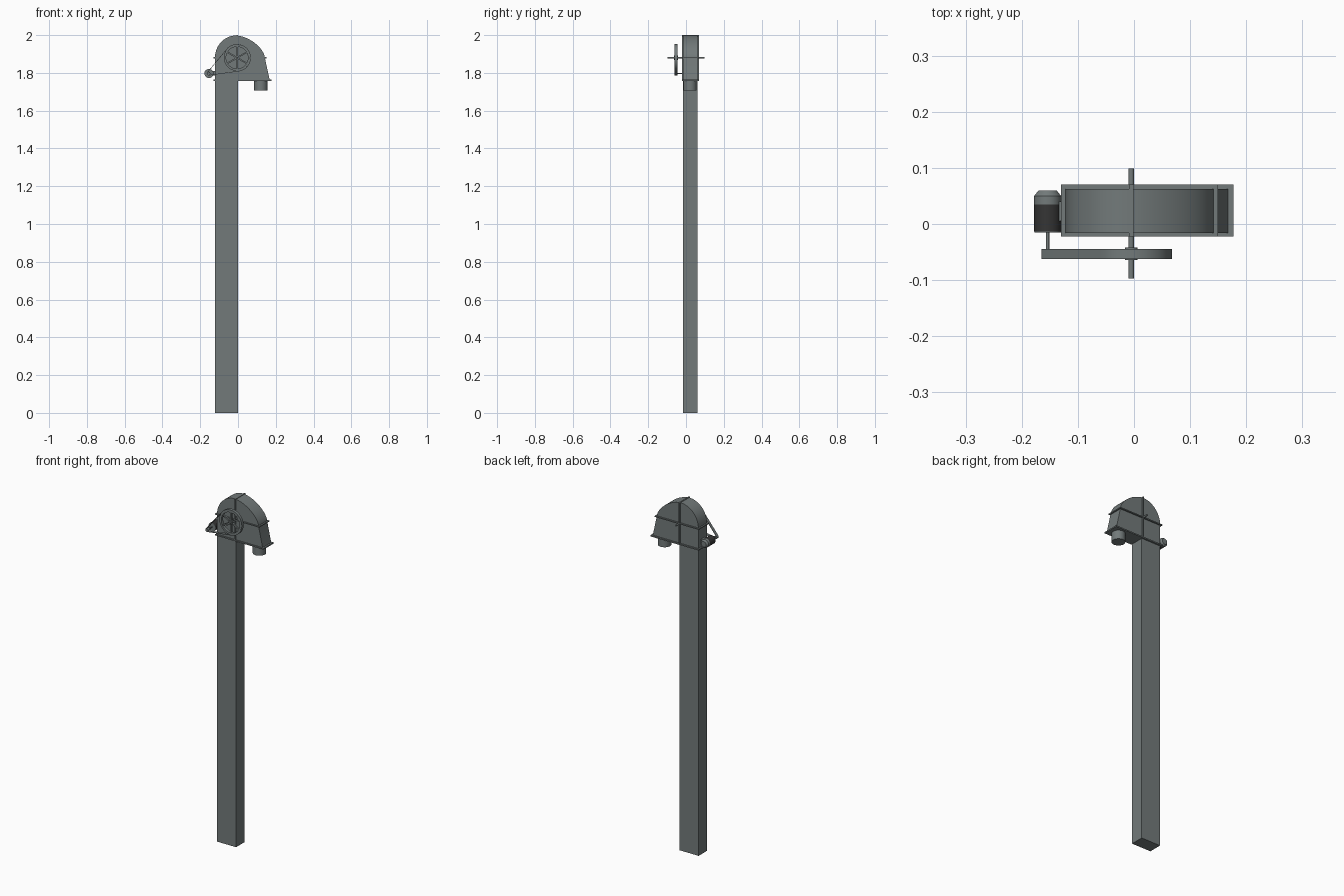
import bpy, bmesh, math

if "Cube" in bpy.data.objects:
    bpy.data.objects.remove(bpy.data.objects["Cube"])

def mat(name, c):
    m = bpy.data.materials.new(name)
    m.diffuse_color = (*c, 1)
    m.use_nodes = True
    m.node_tree.nodes["Principled BSDF"].inputs["Base Color"].default_value = m.diffuse_color
    return m

STEEL = mat("steel grey", (0.17, 0.195, 0.195))
DARK = mat("motor dark grey", (0.035, 0.035, 0.035))

def finish(name, bm, m, smooth=True):
    bmesh.ops.recalc_face_normals(bm, faces=bm.faces)
    me = bpy.data.meshes.new(name)
    bm.to_mesh(me)
    bm.free()
    me.materials.append(m)
    ob = bpy.data.objects.new(name, me)
    bpy.context.collection.objects.link(ob)
    if smooth:
        bpy.ops.object.select_all(action='DESELECT')
        ob.select_set(True)
        bpy.context.view_layer.objects.active = ob
        bpy.ops.object.shade_smooth_by_angle(angle=math.radians(30))
    return ob

def box(name, x0, x1, y0, y1, z0, z1, m=STEEL):
    return prism(name, [(x0, z0), (x1, z0), (x1, z1), (x0, z1)], y0, y1, m, False)

def prism(name, pts, y0, y1, m=STEEL, smooth=True):
    """Extrude an (x, z) outline along y."""
    bm = bmesh.new()
    f = bm.faces.new([bm.verts.new((x, y0, z)) for x, z in pts])
    r = bmesh.ops.extrude_face_region(bm, geom=[f])
    for v in r["geom"]:
        if isinstance(v, bmesh.types.BMVert):
            v.co.y = y1
    return finish(name, bm, m, smooth)

def lathe_y(name, cx, cz, prof, m=STEEL, n=40, closed=False):
    """Revolve a (radius, y) profile round a y axis; open profiles get end caps."""
    bm = bmesh.new()
    rings = [[bm.verts.new((cx + r * math.cos(2 * math.pi * i / n), y,
                            cz + r * math.sin(2 * math.pi * i / n))) for i in range(n)]
             for r, y in prof]
    pairs = list(zip(rings, rings[1:])) + ([(rings[-1], rings[0])] if closed else [])
    for a, b in pairs:
        for i in range(n):
            j = (i + 1) % n
            bm.faces.new((a[i], a[j], b[j], b[i]))
    if not closed:
        bm.faces.new(rings[0])
        bm.faces.new(rings[-1])
    return finish(name, bm, m)

Y0, Y1 = -0.016, 0.062      # casing depth
F0, F1 = -0.022, 0.070      # flange depth
WX, WZ = -0.005, 1.88       # drive wheel centre
MX, MZ = -0.154, 1.797      # motor centre

# Long elevator leg
box("elevator_leg", -0.122, -0.001, Y0, 0.060, 0, 1.762)

# Head casing outline: straight sides, round left shoulder, flatter right hood
def head_outline(grow=0.0):
    pts = [(-0.122 - grow, 1.762), (0.168 + grow, 1.762)]
    n = 20
    for i in range(n + 1):
        a = math.pi / 2 * i / n
        e = 2 / 1.65
        pts.append((-0.01 + (0.152 + grow) * math.cos(a) ** e,
                    1.88 + (0.118 + grow) * math.sin(a) ** e))
    for i in range(1, n + 1):
        a = math.pi / 2 * (1 + i / n)
        pts.append((-0.01 + (0.112 + grow) * math.cos(a), 1.88 + 0.118 * math.sin(a)))
    return pts

prism("head_casing", head_outline(), Y0, Y1)

# Joint flanges round the head
box("lower_flange", -0.130, 0.177, F0, F1, 1.758, 1.765)
box("middle_flange", -0.130, 0.150, F0, F1, 1.877, 1.883)
box("vertical_flange", WX - 0.004, WX + 0.004, F0, F1, 1.762, 2.0)

# Discharge spout
bm = bmesh.new()
bmesh.ops.create_cone(bm, cap_ends=True, segments=40, radius1=0.035, radius2=0.035, depth=0.055)
bmesh.ops.translate(bm, verts=bm.verts, vec=(0.121, 0.0215, 1.7355))
finish("discharge_spout", bm, STEEL)

# Drive shaft, bearings and spoked wheel
lathe_y("drive_shaft", WX, WZ, [(0.005, -0.097), (0.005, 0.099)], n=20)
lathe_y("wheel_hub", WX, WZ, [(0.011, -0.064), (0.011, -0.042)], n=24)
lathe_y("wheel_rim", WX, WZ, [(0.070, -0.062), (0.070, -0.045), (0.058, -0.045),
                              (0.058, -0.062)], n=48, closed=True)
for k in range(6):
    a = math.pi / 2 + k * math.pi / 3
    c, s, w = math.cos(a), math.sin(a), 0.004
    pts = [(WX + r * c - t * s, WZ + r * s + t * c)
           for r, t in ((0.008, -w), (0.060, -w), (0.060, w), (0.008, w))]
    prism(f"wheel_spoke_{k + 1}", pts, -0.058, -0.049, smooth=False)

# Motor: dark body, grey collar and tapered end, small pulley on its shaft
lathe_y("motor_body", MX, MZ, [(0.024, -0.013), (0.024, 0.035)], DARK)
lathe_y("motor_end", MX, MZ, [(0.024, 0.035), (0.024, 0.050), (0.016, 0.060)])
lathe_y("motor_front_plate", MX, MZ, [(0.0235, -0.015), (0.0235, -0.012)])
lathe_y("motor_shaft", MX, MZ, [(0.003, -0.062), (0.003, -0.013)], n=16)
lathe_y("motor_pulley", MX, MZ, [(0.008, -0.062), (0.008, -0.045)], n=24)
box("motor_bracket", -0.140, -0.120, 0.005, 0.040, MZ - 0.012, MZ + 0.012)

# Drive belt wrapped round both pulleys
dx, dz = MX - WX, MZ - WZ
th = math.atan2(dz, dx)
al = math.acos((0.070 - 0.008) / math.hypot(dx, dz))

def belt_loop(extra):
    n, p = 24, []
    for i in range(n + 1):
        a = th - al + 2 * al * i / n
        p.append((MX + (0.008 + extra) * math.cos(a), MZ + (0.008 + extra) * math.sin(a)))
    for i in range(n * 2 + 1):
        a = th + al + (2 * math.pi - 2 * al) * i / (n * 2)
        p.append((WX + (0.070 + extra) * math.cos(a), WZ + (0.070 + extra) * math.sin(a)))
    return p

bm = bmesh.new()
loops = [[bm.verts.new((x, y, z)) for x, z in belt_loop(e)]
         for e, y in ((0.0, -0.062), (0.0025, -0.062), (0.0025, -0.045), (0.0, -0.045))]
for k in range(4):
    a, b = loops[k], loops[(k + 1) % 4]
    for i in range(len(a)):
        j = (i + 1) % len(a)
        bm.faces.new((a[i], a[j], b[j], b[i]))
finish("drive_belt", bm, STEEL)
